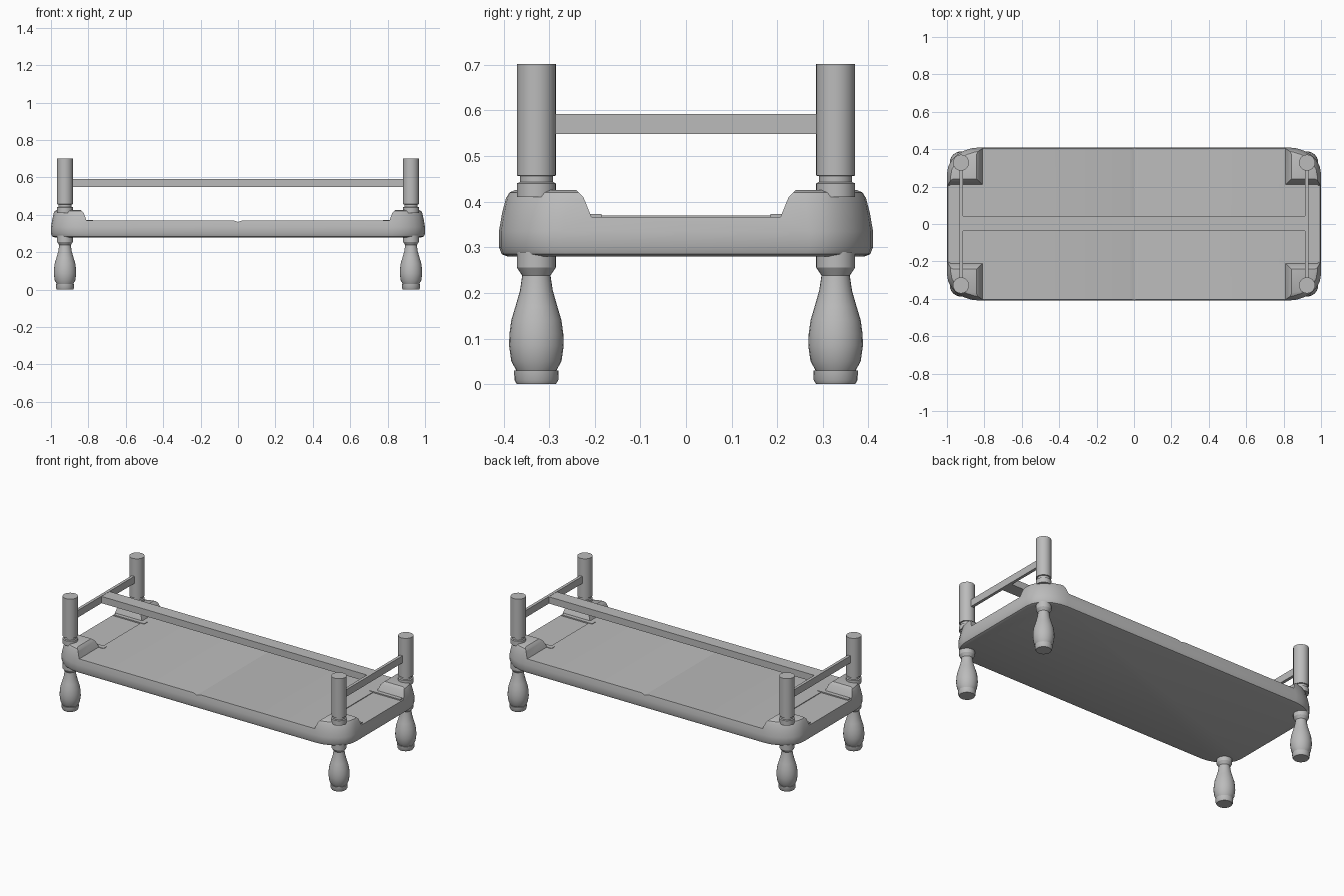
import bpy, bmesh, math

cube = bpy.data.objects.get("Cube")
if cube:
    bpy.data.objects.remove(cube, do_unlink=True)

grey = bpy.data.materials.new("plain grey")
grey.use_nodes = True
grey.diffuse_color = (0.5, 0.5, 0.5, 1)
grey.node_tree.nodes["Principled BSDF"].inputs["Base Color"].default_value = (0.5, 0.5, 0.5, 1)


def skin(name, rings):
    """Join rings of equal length into a closed solid."""
    bm = bmesh.new()
    loops = [[bm.verts.new(p) for p in ring] for ring in rings]
    n = len(loops[0])
    for a, b in zip(loops, loops[1:]):
        for i in range(n):
            j = (i + 1) % n
            bm.faces.new((a[i], a[j], b[j], b[i]))
    bm.faces.new(loops[0])
    bm.faces.new(loops[-1])
    bmesh.ops.recalc_face_normals(bm, faces=bm.faces)
    mesh = bpy.data.meshes.new(name)
    bm.to_mesh(mesh)
    bm.free()
    obj = bpy.data.objects.new(name, mesh)
    bpy.context.collection.objects.link(obj)
    mesh.materials.append(grey)
    return obj


def smooth(obj, degrees=30):
    bpy.ops.object.select_all(action='DESELECT')
    obj.select_set(True)
    bpy.context.view_layer.objects.active = obj
    bpy.ops.object.shade_smooth_by_angle(angle=math.radians(degrees))


def lathe(name, x, y, profile, sides=24):
    turns = [2 * math.pi * i / sides for i in range(sides)]
    obj = skin(name, [[(x + r * math.cos(t), y + r * math.sin(t), z) for t in turns]
                      for r, z in profile])
    smooth(obj)


def box(name, x0, x1, y0, y1, z0, z1):
    return skin(name, [[(x0, y0, z), (x1, y0, z), (x1, y1, z), (x0, y1, z)] for z in (z0, z1)])


def mirrored(half):
    """Mirror an open profile about the vertical axis into a closed one."""
    return half + [(-u, z) for u, z in reversed(half) if u > 0]


def cut(target, cutter):
    mod = target.modifiers.new("cut", 'BOOLEAN')
    mod.operation = 'DIFFERENCE'
    mod.solver = 'EXACT'
    mod.object = cutter
    bpy.ops.object.select_all(action='DESELECT')
    target.select_set(True)
    bpy.context.view_layer.objects.active = target
    bpy.ops.object.modifier_apply(modifier=mod.name)
    bpy.data.objects.remove(cutter, do_unlink=True)


# Frame: rounded rectangle that narrows towards the top
RX, RY, HX, HY, STEPS = 0.18, 0.14, 1.0, 0.41, 6


def outline(inset, z):
    ring = []
    for quarter, (sx, sy) in enumerate(((1, 1), (-1, 1), (-1, -1), (1, -1))):
        for i in range(STEPS + 1):
            t = (quarter + i / STEPS) * math.pi / 2
            x = sx * (HX - RX) + RX * math.cos(t)
            y = sy * (HY - RY) + RY * math.sin(t)
            ring.append((x * (1 - inset / HX), y * (1 - inset / HY), z))
    return ring


frame = skin("frame", [outline(*layer) for layer in (
    (0.018, 0.28), (0.006, 0.285), (0, 0.3), (0, 0.335),
    (0.006, 0.37), (0.014, 0.408), (0.02, 0.42), (0.032, 0.426))])

# Deck recess with a shallow centre groove, leaving raised corners
deck = mirrored([(0, 0.362), (0.025, 0.37), (0.81, 0.37), (0.825, 0.41),
                 (0.845, 0.43), (0.845, 0.5)])
cut(frame, skin("deck_cutter", [[(u, y, z) for u, z in deck] for y in (-0.6, 0.6)]))

# End recesses
notch = mirrored([(0.207, 0.366), (0.225, 0.41), (0.245, 0.43), (0.245, 0.5)])
for side in (-1, 1):
    cut(frame, skin("end_cutter", [[(side * x, u, z) for u, z in notch] for x in (0.8, 1.2)]))
smooth(frame)

LEG = [(0.043, 0), (0.048, 0.009), (0.049, 0.03), (0.044, 0.03), (0.055, 0.05),
       (0.06, 0.085), (0.059, 0.11), (0.055, 0.14), (0.046, 0.17), (0.036, 0.205),
       (0.031, 0.238), (0.043, 0.256), (0.043, 0.29)]
POST = [(0.043, 0.41), (0.043, 0.44), (0.036, 0.443), (0.036, 0.456),
        (0.043, 0.457), (0.043, 0.702)]
PX, PY = 0.925, 0.328

# Legs, posts and the low ledges beside each corner
for sx, across in ((1, "left"), (-1, "right")):
    for sy, depth in ((-1, "front"), (1, "back")):
        tag = f"{depth}_{across}"
        lathe(f"{tag}_leg", sx * PX, sy * PY, LEG)
        lathe(f"{tag}_post", sx * PX, sy * PY, POST)
        xs = sorted((sx * 0.775, sx * 0.985))
        ys = sorted((sy * 0.185, sy * 0.215))
        box(f"{tag}_ledge", *xs, *ys, 0.36, 0.373)

    # End rails
    xs = sorted((sx * 0.914, sx * 0.932))
    box(f"{across}_end_rail", *xs, -PY, PY, 0.548, 0.592)

# Long rail joining the end rails
box("long_rail", -0.915, 0.915, -0.037, 0.043, 0.549, 0.591)
